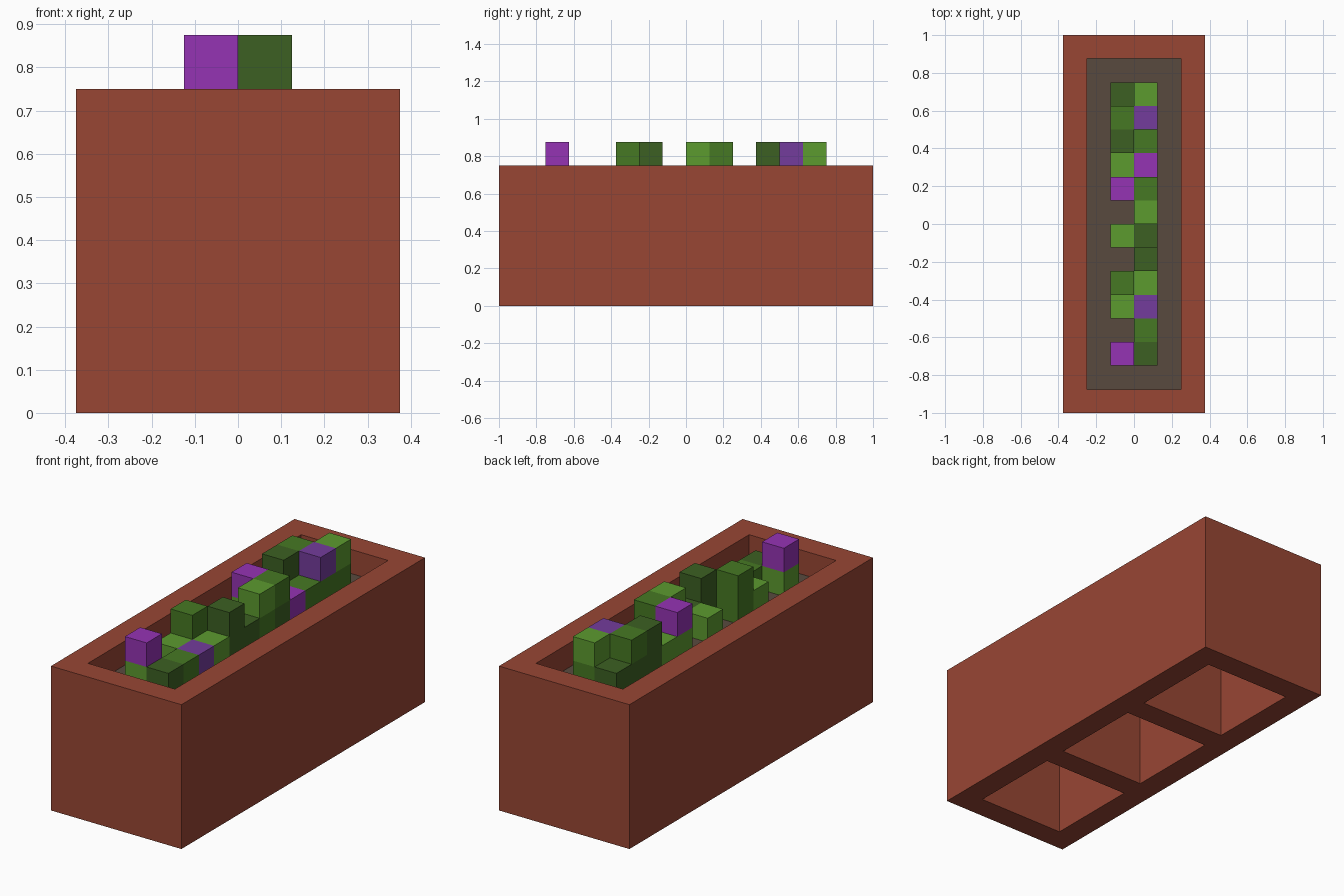
import bpy

if "Cube" in bpy.data.objects:
    bpy.data.objects.remove(bpy.data.objects["Cube"], do_unlink=True)

U = 0.125  # block size


def material(name, rgb):
    """Flat material from 8-bit sRGB values."""
    lin = [((c / 255 + 0.055) / 1.055) ** 2.4 for c in rgb]
    m = bpy.data.materials.new(name)
    m.use_nodes = True
    m.diffuse_color = (*lin, 1)
    m.node_tree.nodes["Principled BSDF"].inputs["Base Color"].default_value = (*lin, 1)
    return m


brick = material("terracotta", (152, 70, 52))
soil = material("soil", (88, 74, 62))
plant = {
    "l": material("light_green", (92, 155, 47)),
    "m": material("mid_green", (70, 121, 35)),
    "d": material("dark_green", (60, 96, 34)),
    "p": material("bright_purple", (149, 51, 180)),
    "v": material("violet", (116, 60, 156)),
}


def box(name, low, high, mat=None):
    """Axis-aligned box between two corners."""
    mid = [(a + b) / 2 for a, b in zip(low, high)]
    bpy.ops.mesh.primitive_cube_add(size=1, location=mid)
    ob = bpy.context.object
    ob.name = name
    ob.scale = [b - a for a, b in zip(low, high)]
    bpy.ops.object.transform_apply(location=False, rotation=False, scale=True)
    if mat:
        ob.data.materials.append(mat)
    return ob


def carve(target, low, high):
    """Subtract a box from the target."""
    cutter = box("cutter", low, high)
    cutter.hide_render = True
    mod = target.modifiers.new("carve", 'BOOLEAN')
    mod.operation = 'DIFFERENCE'
    mod.solver = 'EXACT'
    mod.object = cutter
    bpy.context.view_layer.objects.active = target
    bpy.ops.object.modifier_apply(modifier=mod.name)
    bpy.data.objects.remove(cutter, do_unlink=True)


# Planter trough, with three hollow pits in the underside
planter = box("planter", (-3 * U, -8 * U, 0), (3 * U, 8 * U, 6 * U), brick)
carve(planter, (-2 * U, -7 * U, 4.5 * U), (2 * U, 7 * U, 7 * U))
for k in (-1, 0, 1):
    y = k * 5 * U
    carve(planter, (-2 * U, y - 2 * U, -U), (2 * U, y + 2 * U, 4 * U))

# Soil bed
box("soil_bed", (-2 * U, -7 * U, 4.5 * U), (2 * U, 7 * U, 5 * U), soil)

# Plants: one entry per row from front to back, colours listed bottom to top
columns = {
    "right": (-U, ["lp", "", "l", "mm", "", "l", "", "lp", "l", "dd", "dm", "d"]),
    "left": (0, ["d", "m", "v", "l", "dd", "d", "ml", "dm", "p", "m", "mv", "ml"]),
}
for side, (x, rows) in columns.items():
    for row, stack in enumerate(rows):
        y = (row - 6) * U
        for level, key in enumerate(stack):
            part = "flower" if key in "pv" else "leaf"
            z = (5 + level) * U
            box(f"{part}_{side}_{row + 1}_{level + 1}",
                (x, y, z), (x + U, y + U, z + U), plant[key])
